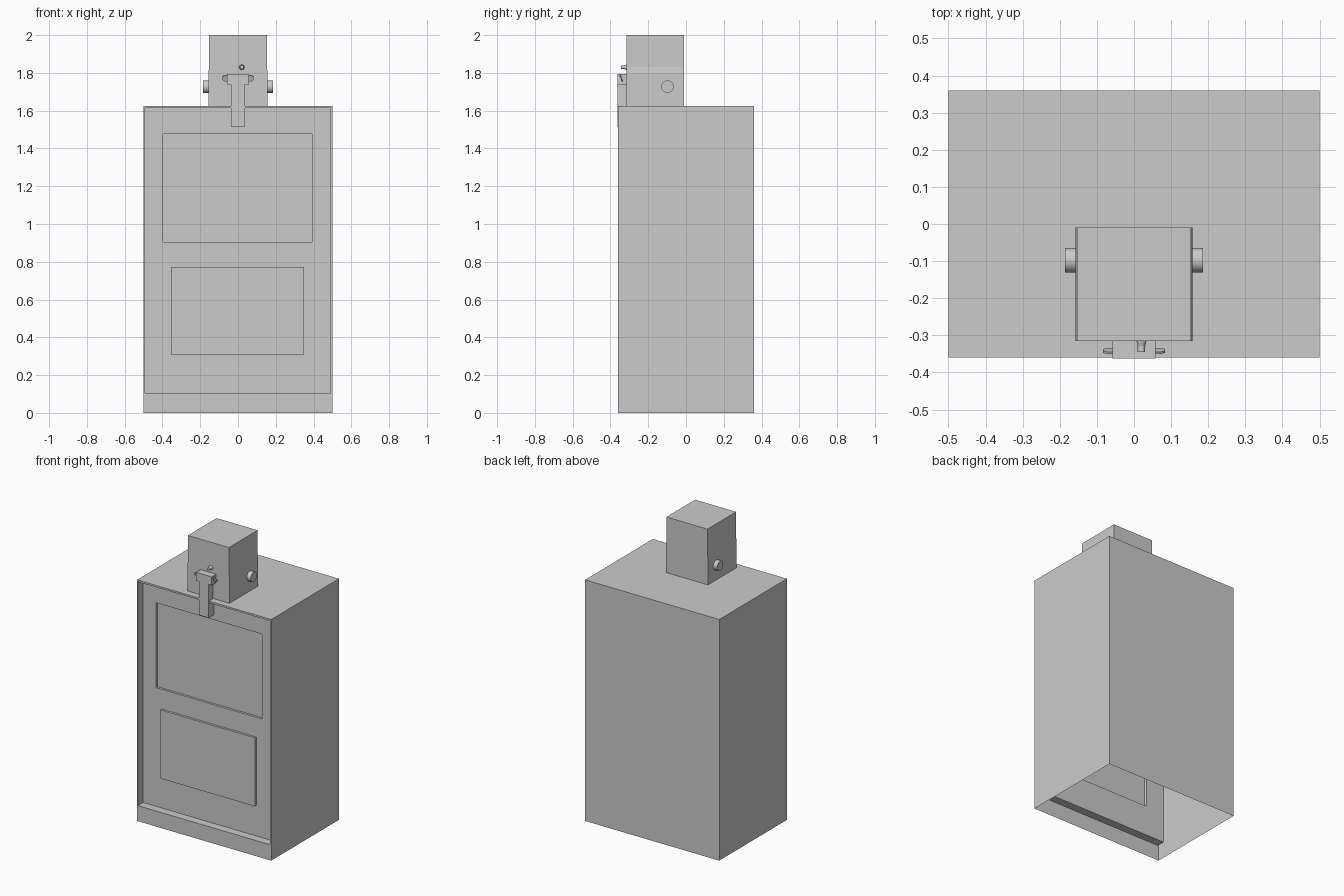
import bpy, bmesh
from math import radians, pi, cos, sin
from mathutils import Matrix

if "Cube" in bpy.data.objects:
    bpy.data.objects.remove(bpy.data.objects["Cube"])


def finish(name, bm):
    me = bpy.data.meshes.new(name)
    bm.to_mesh(me)
    bm.free()
    ob = bpy.data.objects.new(name, me)
    bpy.context.collection.objects.link(ob)
    return ob


def rings(name, steps, cap_end=False, open_box=False):
    """Sheet skinned through rectangles (x0, x1, z0, z1, y), back to front or outside to inside."""
    bm = bmesh.new()
    loops = [[bm.verts.new((x, y, z)) for x, z in ((x0, z0), (x1, z0), (x1, z1), (x0, z1))]
             for x0, x1, z0, z1, y in steps]
    for n, (a, b) in enumerate(zip(loops, loops[1:])):
        for i in range(4):
            if open_box and n == 0 and i == 0:
                continue                      # leave the underside open
            j = (i + 1) % 4
            bm.faces.new((a[i], a[j], b[j], b[i]))
    if open_box:
        bm.faces.new(loops[0][::-1])
    if cap_end:
        bm.faces.new(loops[-1])
    return finish(name, bm)


def prism(name, pts, y0, y1):
    """Front (x, z) outline extruded from y0 back to y1."""
    bm = bmesh.new()
    face = bm.faces.new([bm.verts.new((x, y0, z)) for x, z in pts])
    ext = bmesh.ops.extrude_face_region(bm, geom=[face], use_keep_orig=True)
    moved = [v for v in ext["geom"] if isinstance(v, bmesh.types.BMVert)]
    bmesh.ops.translate(bm, verts=moved, vec=(0, y1 - y0, 0))
    bmesh.ops.recalc_face_normals(bm, faces=bm.faces)
    return finish(name, bm)


def mirrored(half):
    return half + [(-x, z) for x, z in reversed(half)]


def rod(name, r, length, loc, rot, sides=32):
    bm = bmesh.new()
    bmesh.ops.create_cone(bm, cap_ends=True, segments=sides, radius1=r[0], radius2=r[1], depth=length,
                          matrix=Matrix.Translation(loc) @ rot)
    ob = finish(name, bm)
    bpy.ops.object.select_all(action='DESELECT')
    ob.select_set(True)
    bpy.context.view_layer.objects.active = ob
    bpy.ops.object.shade_smooth_by_angle(angle=radians(40))
    return ob


# Cabinet shell: open underneath, with a deep door opening in front
FRONT, DOOR = -0.36, -0.305
L, R, B, T = -0.493, 0.49, 0.105, 1.613
rings("cabinet", [(-0.5, 0.5, 0, 1.625, 0.36), (-0.5, 0.5, 0, 1.625, FRONT),
                  (L, R, B, T, FRONT), (L, R, B, T, DOOR)], open_box=True)

# Door halves: sunken window above, raised panel below
MID = 0.84
for name, z0, z1, rect, depth in (
        ("door_window", MID, T, (-0.397, 0.393, 0.905, 1.477), 0.015),
        ("door_panel", B, MID, (-0.355, 0.35, 0.31, 0.772), -0.015)):
    rings(name, [(L, R, z0, z1, DOOR), (*rect, DOOR), (*rect, DOOR + depth)], cap_end=True)

# Coin box, slightly wider at the foot
prism("coin_box", mirrored([(0.157, 1.625), (0.157, 1.80), (0.153, 1.83), (0.153, 2.0)]), -0.315, -0.01)

# T-shaped door handle
prism("handle", mirrored([(0.036, 1.513), (0.036, 1.738), (0.058, 1.738), (0.058, 1.795)]), -0.363, DOOR)

# Thin tilted grip passing through the handle head
grip = prism("handle_grip", mirrored([(0.066, -0.016), (0.076, -0.014), (0.083, -0.007),
                                      (0.083, 0.007), (0.076, 0.014), (0.066, 0.018)]), -0.003, 0.003)
grip.data.transform(Matrix.Translation((0, -0.342, 1.771)) @ Matrix.Rotation(radians(20), 4, 'X'))

# Coin return button with flared collar
face_front = Matrix.Rotation(pi / 2, 4, 'X')
rod("button_collar", (0.014, 0.010), 0.014, (0.02, -0.322, 1.83), face_front, 16)
rod("button", (0.010, 0.010), 0.03, (0.02, -0.33, 1.83), face_front, 16)

# Side locks
for side, tag in ((-1, "left"), (1, "right")):
    rod("lock_" + tag, (0.033, 0.033), 0.05, (side * 0.161, -0.098, 1.727), Matrix.Rotation(pi / 2, 4, 'Y'))
